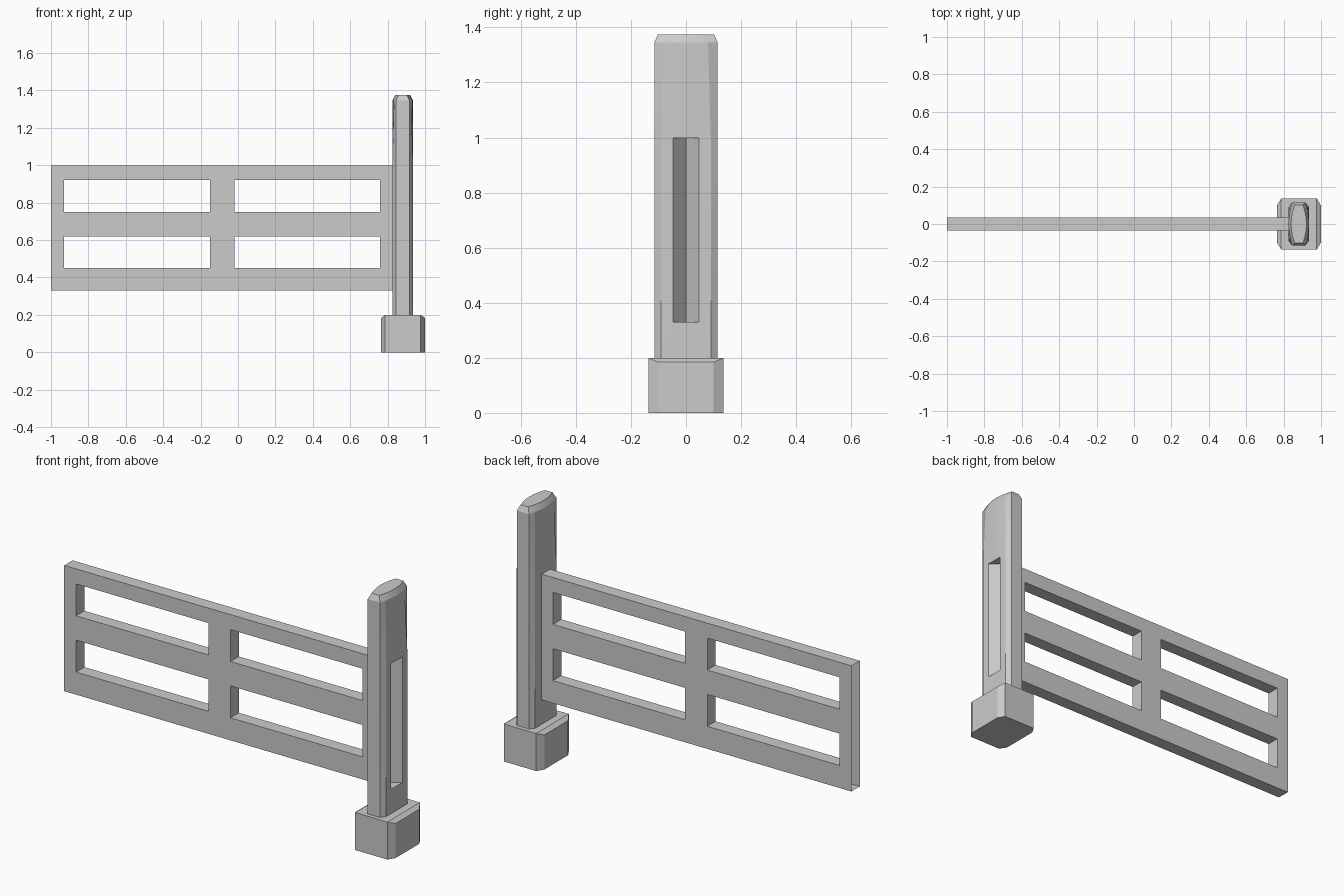
import bpy, bmesh

if "Cube" in bpy.data.objects:
    bpy.data.objects.remove(bpy.data.objects["Cube"])

POST_X = 0.881


def finish(name, bm):
    bmesh.ops.recalc_face_normals(bm, faces=bm.faces)
    me = bpy.data.meshes.new(name)
    bm.to_mesh(me)
    bm.free()
    ob = bpy.data.objects.new(name, me)
    bpy.context.collection.objects.link(ob)
    return ob


def full_ring(quarter):
    """Mirror a quarter outline (x falling y first) into a closed loop."""
    half = quarter + [(x, -y) for x, y, *_ in reversed(quarter) if y > 0]
    return half + [(-x, y) for x, y in reversed(half)]


def loft(name, rings):
    """Skin closed rings of 3D points and cap both ends."""
    bm = bmesh.new()
    loops = [[bm.verts.new(p) for p in r] for r in rings]
    n = len(loops[0])
    for a, b in zip(loops, loops[1:]):
        for i in range(n):
            j = (i + 1) % n
            bm.faces.new((a[i], a[j], b[j], b[i]))
    bm.faces.new(loops[0])
    bm.faces.new(loops[-1])
    return finish(name, bm)


# Fence panel: a grid with four windows, thickened, left end open
xs = [-1.0, -0.93, -0.15, -0.02, 0.76, 0.835]
zs = [0.33, 0.45, 0.62, 0.75, 0.92, 1.0]
bm = bmesh.new()
grid = [[bm.verts.new((x, -0.035, z)) for z in zs] for x in xs]
for i in range(5):
    for k in range(5):
        if not (i in (1, 3) and k in (1, 3)):
            bm.faces.new((grid[i][k], grid[i + 1][k],
                          grid[i + 1][k + 1], grid[i][k + 1]))
ext = bmesh.ops.extrude_face_region(bm, geom=bm.faces[:])
moved = [g for g in ext["geom"] if isinstance(g, bmesh.types.BMVert)]
bmesh.ops.translate(bm, verts=moved, vec=(0, 0.07, 0))
end = [f for f in bm.faces if all(v.co.x < -0.999 for v in f.verts)]
bmesh.ops.recalc_face_normals(bm, faces=bm.faces)
bmesh.ops.delete(bm, geom=end, context='FACES_ONLY')
finish("fence_panel", bm)

# Base block: chamfered corners, top sloping down at both x sides
base = full_ring([(0.095, 0.137), (0.117, 0.10)])
loft("base", [[(x + 0.882, y, 0) for x, y in base],
              [(x + 0.882, y, 0.2 if abs(x) < 0.1 else 0.184) for x, y in base],
              [(x + 0.882, y if abs(x) < 0.1 else y * 1.36, 0.2)
               for x, y in [(max(-0.095, min(0.095, x)), y * (1.0 if abs(x) < 0.1 else 0.9))
                            for x, y in base]]])

# Post: flat-sided below, lens-shaped above, bevelled top
lower = full_ring([(0.036, 0.115), (0.055, 0.09), (0.055, 0.045), (0.055, 0)])
upper = full_ring([(0.036, 0.115), (0.045, 0.08), (0.0525, 0.04), (0.055, 0)])
top = full_ring([(0.022, 0.102), (0.032, 0.07), (0.039, 0.035), (0.041, 0)])
post = loft("post", [[(x + POST_X, y, z) for x, y in r] for r, z in
                     ((lower, 0.19), (lower, 1.0), (upper, 1.345), (top, 1.375))])

# V-shaped slot for the next panel, cut into the right side
d, w = 0.06, 0.047
face_x, out = POST_X + 0.055, 0.02
k = w * out / d
slot = [(face_x - d, 0), (face_x, -w), (face_x + out, -w), (face_x + out, w), (face_x, w)]
cutter = loft("slot_cutter", [[(x, y, z) for x, y in slot] for z in (0.33, 0.999)])
mod = post.modifiers.new("slot", 'BOOLEAN')
mod.operation = 'DIFFERENCE'
mod.solver = 'EXACT'
mod.object = cutter
bpy.context.view_layer.objects.active = post
post.select_set(True)
bpy.ops.object.modifier_apply(modifier=mod.name)
bpy.data.objects.remove(cutter)
bpy.ops.object.shade_smooth_by_angle(angle=0.25)
